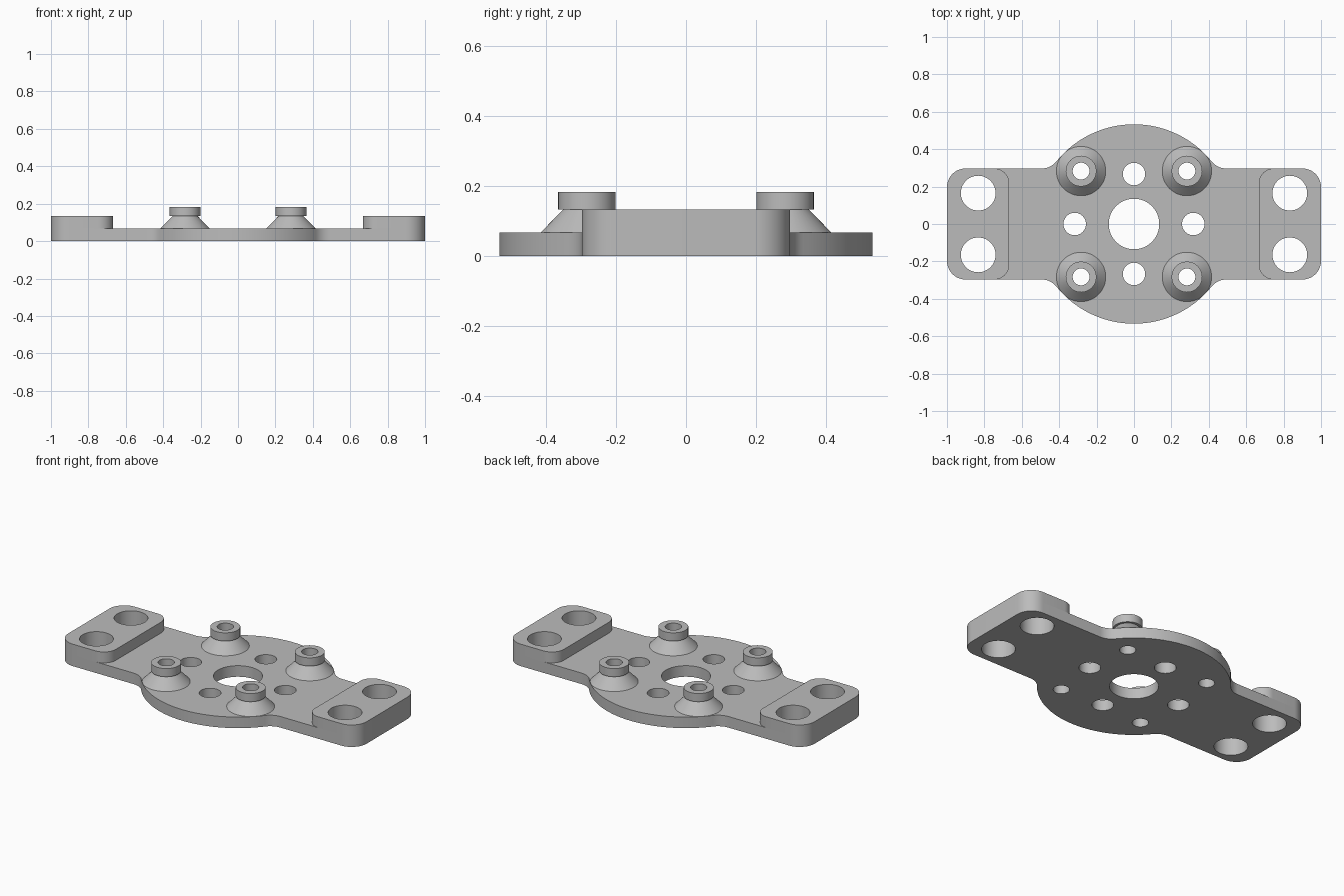
import bpy, bmesh
from math import sin, cos, pi, atan2, sqrt, radians

cube = bpy.data.objects.get("Cube")
if cube:
    bpy.data.objects.remove(cube, do_unlink=True)

PLATE_TOP, PAD_TOP, POST_TOP = 0.067, 0.133, 0.183
DISC_R, ARM_W, FILLET = 0.533, 0.297, 0.1
BOLT_X, BOLT_Y, BOLT_R = 0.833, 0.165, 0.093
POST_XY, POST_HOLE = 0.283, 0.045
SIGNS = [(1, 1), (-1, 1), (-1, -1), (1, -1)]

grey = bpy.data.materials.new("grey metal")
grey.use_nodes = True
GREY = (0.5, 0.5, 0.5, 1)
grey.diffuse_color = GREY
grey.node_tree.nodes["Principled BSDF"].inputs["Base Color"].default_value = GREY


def arc(cx, cy, r, a0, a1, n):
    angles = [a0 + (a1 - a0) * i / n for i in range(n + 1)]
    return [(cx + r * cos(a), cy + r * sin(a)) for a in angles]


def circle(cx, cy, r, n=48):
    return arc(cx, cy, r, 0, 2 * pi, n)[:-1]


def finish(obj):
    obj.data.materials.clear()
    obj.data.materials.append(grey)
    bpy.ops.object.select_all(action='DESELECT')
    obj.select_set(True)
    bpy.context.view_layer.objects.active = obj
    bpy.ops.object.shade_smooth_by_angle(angle=radians(30))


def add_mesh(name, bm):
    bmesh.ops.remove_doubles(bm, verts=bm.verts, dist=1e-5)
    bmesh.ops.recalc_face_normals(bm, faces=bm.faces)
    mesh = bpy.data.meshes.new(name)
    bm.to_mesh(mesh)
    bm.free()
    obj = bpy.data.objects.new(name, mesh)
    bpy.context.collection.objects.link(obj)
    finish(obj)
    return obj


def prism(name, loops, z0, z1):
    """Solid from an outline (first loop) and hole loops, filled then extruded."""
    bm = bmesh.new()
    edges = []
    for loop in loops:
        vs = [bm.verts.new((x, y, z0)) for x, y in loop]
        edges += [bm.edges.new((vs[i - 1], vs[i])) for i in range(len(vs))]
    bmesh.ops.triangle_fill(bm, edges=edges, use_beauty=True, use_dissolve=False)
    ext = bmesh.ops.extrude_face_region(bm, geom=bm.faces[:], use_keep_orig=True)
    top = [g for g in ext["geom"] if isinstance(g, bmesh.types.BMVert)]
    bmesh.ops.translate(bm, verts=top, vec=(0, 0, z1 - z0))
    return add_mesh(name, bm)


def lathe(name, profile, cx, cy, n=48):
    """Closed ring profile of (radius, height) spun about a vertical axis."""
    bm = bmesh.new()
    rings = [[bm.verts.new((x, y, z)) for x, y in circle(cx, cy, r, n)] for r, z in profile]
    for k in range(len(rings)):
        a, b = rings[k - 1], rings[k]
        for i in range(n):
            bm.faces.new((a[i - 1], a[i], b[i], b[i - 1]))
    return add_mesh(name, bm)


# Plate outline: one quarter (arm corner, fillet, disc), mirrored four ways
fx = sqrt((DISC_R + FILLET) ** 2 - (ARM_W + FILLET) ** 2)
fy = ARM_W + FILLET
meet = atan2(fy, fx)
quarter = (arc(1 - FILLET, ARM_W - FILLET, FILLET, 0, pi / 2, 12)
           + arc(fx, fy, FILLET, -pi / 2, meet - pi, 10)
           + arc(0, 0, DISC_R, meet, pi / 2, 24)[1:])
half = quarter + [(-x, y) for x, y in reversed(quarter[:-1])]
outline = half + [(-x, -y) for x, y in half]

# Base plate with every through hole
holes = [circle(0, 0, 0.135, 64)]
holes += [circle(s * 0.317, 0, 0.06) for s in (1, -1)]
holes += [circle(0, s * 0.267, 0.06) for s in (1, -1)]
holes += [circle(sx * POST_XY, sy * POST_XY, POST_HOLE) for sx, sy in SIGNS]
holes += [circle(sx * BOLT_X, sy * BOLT_Y, BOLT_R) for sx, sy in SIGNS]
prism("base_plate", [outline] + holes, 0, PLATE_TOP)

# Raised end pads
INNER = 0.08
upper = (arc(1 - FILLET, ARM_W - FILLET, FILLET, 0, pi / 2, 12)
         + arc(0.667 + INNER, ARM_W - INNER, INNER, pi / 2, pi, 12))
pad = upper + [(x, -y) for x, y in reversed(upper)]
for side, s in (("left", 1), ("right", -1)):
    loops = [pad] + [circle(BOLT_X, t * BOLT_Y, BOLT_R) for t in (1, -1)]
    prism(side + "_end_pad", [[(s * x, y) for x, y in lp] for lp in loops], PLATE_TOP, PAD_TOP)

# Standoff posts: flared cone under a short collar
post = [(POST_HOLE, PLATE_TOP), (0.132, PLATE_TOP), (0.068, PAD_TOP),
        (0.082, PAD_TOP), (0.082, POST_TOP), (POST_HOLE, POST_TOP)]
for sx, sy in SIGNS:
    name = ("back" if sy > 0 else "front") + ("_left" if sx > 0 else "_right") + "_standoff"
    lathe(name, post, sx * POST_XY, sy * POST_XY)
